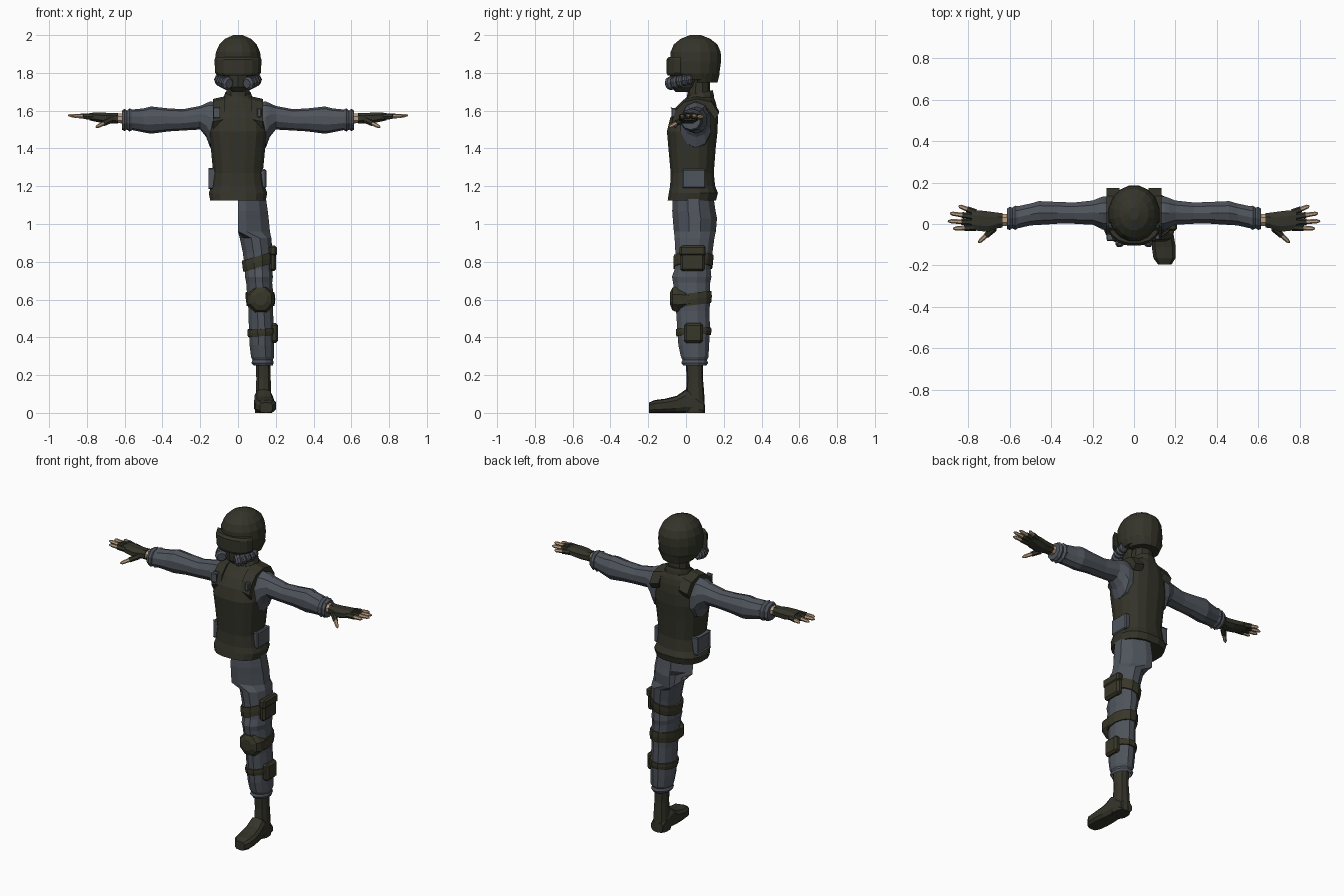
import bpy, bmesh, math
from mathutils import Vector


def material(name, col):
    m = bpy.data.materials.new(name)
    m.diffuse_color = (*col, 1)
    return m


OLIVE = material("dark olive", (0.034, 0.034, 0.023))
GREY = material("blue grey cloth", (0.078, 0.09, 0.108))
STRAP = material("brown olive straps", (0.04, 0.038, 0.022))
SKIN = material("skin", (0.50, 0.35, 0.22))


def finish(name, bm, mat):
    bmesh.ops.recalc_face_normals(bm, faces=bm.faces)
    me = bpy.data.meshes.new(name)
    bm.to_mesh(me)
    bm.free()
    me.materials.append(mat)
    ob = bpy.data.objects.new(name, me)
    bpy.context.collection.objects.link(ob)
    return ob


def loft(name, mat, rings, axis="z", n=12, p=1.0, mirror=False, shear=(0, 0), clamp=None, caps=True):
    """Skin rings (t, a0, a1, b0, b1) along an axis; shear tilts each ring, p < 1 squares it."""
    sides = (1, -1) if mirror else (1,)
    for s in sides:
        bm = bmesh.new()
        loops = []
        for t, a0, a1, b0, b1 in rings:
            loop = []
            for i in range(n):
                w = 2 * math.pi * (i + 0.5) / n
                c, d = math.cos(w), math.sin(w)
                k = math.cos(math.pi / n) if n < 8 else math.cos(math.pi / n) ** 0.5
                u = math.copysign(min(1, abs(c) / k) ** p, c)
                v = math.copysign(min(1, abs(d) / k) ** p, d)
                a, b = (a0 + a1) / 2 + u * (a1 - a0) / 2, (b0 + b1) / 2 + v * (b1 - b0) / 2
                tt = t + shear[0] * u + shear[1] * v
                co = {"z": (a, b, tt), "x": (tt, a, b), "y": (a, tt, b)}[axis]
                if clamp:
                    co = clamp(co)
                loop.append(bm.verts.new((co[0] * s, co[1], co[2])))
            loops.append(loop)
        for l0, l1 in zip(loops, loops[1:]):
            for i in range(n):
                j = (i + 1) % n
                bm.faces.new((l0[i], l0[j], l1[j], l1[i]))
        if caps:
            bm.faces.new(loops[0][::-1])
            bm.faces.new(loops[-1])
        finish(name if s == 1 else name + "_mirrored", bm, mat)


def tube(name, mat, points, radii, n=6, mirror=True):
    """Round limb through a few points."""
    for s in ((1, -1) if mirror else (1,)):
        bm = bmesh.new()
        pts = [Vector((q[0] * s, q[1], q[2])) for q in points]
        rot = (pts[-1] - pts[0]).to_track_quat("Z", "Y")
        loops = [[bm.verts.new(q + rot @ Vector((r * math.cos(2 * math.pi * i / n),
                                                 r * math.sin(2 * math.pi * i / n), 0)))
                  for i in range(n)] for q, r in zip(pts, radii)]
        for l0, l1 in zip(loops, loops[1:]):
            for i in range(n):
                bm.faces.new((l0[i], l0[(i + 1) % n], l1[(i + 1) % n], l1[i]))
        bm.faces.new(loops[0][::-1])
        bm.faces.new(loops[-1])
        finish(name if s == 1 else name + "_mirrored", bm, mat)


def block(name, mat, x, y, z, bevel=0.01, mirror=False):
    """Chamfered box from three ranges."""
    for s in ((1, -1) if mirror else (1,)):
        bm = bmesh.new()
        bmesh.ops.create_cube(bm, size=1)
        for v in bm.verts:
            v.co = [(r[0] + r[1]) / 2 + c * (r[1] - r[0]) for r, c in zip((x, y, z), v.co)]
            v.co.x *= s
        if bevel:
            bmesh.ops.bevel(bm, geom=bm.edges[:], offset=bevel, segments=1, affect="EDGES")
        finish(name if s == 1 else name + "_mirrored", bm, mat)


# Helmet shell and wrap-around visor
loft("helmet", OLIVE, [
    (1.765, -0.105, 0.105, -0.045, 0.165), (1.80, -0.12, 0.12, -0.075, 0.178),
    (1.86, -0.124, 0.124, -0.085, 0.187), (1.91, -0.118, 0.118, -0.083, 0.185),
    (1.95, -0.10, 0.10, -0.066, 0.168), (1.98, -0.07, 0.07, -0.03, 0.13),
    (2.00, -0.025, 0.025, 0.02, 0.08)], n=16, shear=(0, -0.0))
loft("helmet_rear_guard", OLIVE, [
    (1.75, -0.09, 0.09, 0.0, 0.168), (1.80, -0.112, 0.112, 0.0, 0.18)], n=16,
    clamp=lambda c: (c[0], max(c[1], 0.06), c[2]))
loft("visor", OLIVE, [
    (1.785, -0.108, 0.108, -0.098, 0.10), (1.80, -0.123, 0.123, -0.104, 0.11),
    (1.87, -0.125, 0.125, -0.104, 0.11), (1.885, -0.12, 0.12, -0.092, 0.10)], n=16,
    p=0.85, clamp=lambda c: (c[0], min(c[1], -0.03), c[2]))

# Mask, breathing hoses and neck
loft("mask", OLIVE, [
    (1.70, -0.03, 0.03, -0.055, 0.04), (1.725, -0.055, 0.055, -0.08, 0.07),
    (1.80, -0.085, 0.085, -0.085, 0.10)], n=10)
for i in range(5):
    f = i / 4
    c = Vector((0.058 + 0.04 * math.sin(f * 1.57), -0.082 + 0.10 * f, 1.745 + 0.02 * f))
    d = Vector((0.012 * (1 - f), 0.014, 0.002))
    r = 0.036 - 0.008 * f
    tube("breathing_hose", GREY, [c - d, c - d * 0.4, c + d * 0.4, c + d],
         [r * 0.7, r, r, r * 0.7], n=8)
loft("neck", OLIVE, [(1.64, -0.065, 0.065, 0.0, 0.13), (1.78, -0.06, 0.06, 0.02, 0.125)], n=10)

# Vest with flared hem and collar
loft("vest", OLIVE, [
    (1.125, -0.148, 0.148, -0.098, 0.16), (1.165, -0.156, 0.156, -0.092, 0.17),
    (1.20, -0.142, 0.142, -0.085, 0.155), (1.27, -0.132, 0.132, -0.082, 0.148),
    (1.40, -0.145, 0.145, -0.094, 0.158), (1.49, -0.156, 0.156, -0.102, 0.168),
    (1.56, -0.145, 0.145, -0.085, 0.17), (1.61, -0.132, 0.132, -0.055, 0.166),
    (1.645, -0.115, 0.115, -0.02, 0.158), (1.67, -0.075, 0.075, 0.0, 0.148)], n=16, p=0.8)
loft("collar", OLIVE, [
    (1.64, -0.085, 0.085, -0.015, 0.15), (1.675, -0.075, 0.075, -0.005, 0.148),
    (1.695, -0.068, 0.068, 0.01, 0.142)], n=12, shear=(0, 0.014))

# Shoulder straps arched over the vest
for s in (1, -1):
    bm = bmesh.new()
    path = [(-0.075, 1.555), (-0.055, 1.615), (-0.01, 1.66), (0.06, 1.676), (0.135, 1.66), (0.174, 1.60)]
    rows = []
    for y, z in path:
        rows.append([bm.verts.new((s * x, y + k * 0.02 * (1 if y < 0.06 else -1), z - k * 0.035 - (0.014 if x > 0.1 else 0)))
                     for x, k in ((0.07, 0), (0.132, 0), (0.132, 1), (0.07, 1))])
    for a, b in zip(rows, rows[1:]):
        for i in range(4):
            bm.faces.new((a[i], a[(i + 1) % 4], b[(i + 1) % 4], b[i]))
    bm.faces.new(rows[0][::-1])
    bm.faces.new(rows[-1])
    finish("shoulder_strap", bm, OLIVE)
block("side_panel", GREY, (0.115, 0.150), (-0.02, 0.105), (1.19, 1.29), 0.006, mirror=True)
block("strap_buckle", GREY, (0.10, 0.125), (-0.078, -0.05), (1.565, 1.615), 0.005, mirror=True)

# Sleeves with folds and cuff
loft("sleeve", GREY, [
    (0.10, -0.03, 0.135, 1.39, 1.645), (0.148, -0.03, 0.135, 1.405, 1.648),
    (0.168, -0.02, 0.128, 1.46, 1.64), (0.20, -0.005, 0.115, 1.50, 1.625),
    (0.29, 0.0, 0.105, 1.495, 1.608), (0.37, 0.0, 0.108, 1.49, 1.612),
    (0.46, -0.006, 0.112, 1.478, 1.622), (0.50, -0.008, 0.10, 1.485, 1.612),
    (0.56, -0.022, 0.088, 1.497, 1.606), (0.575, -0.03, 0.09, 1.49, 1.612),
    (0.588, -0.022, 0.08, 1.50, 1.60), (0.60, -0.03, 0.084, 1.492, 1.61),
    (0.615, -0.026, 0.076, 1.50, 1.60)], axis="x", n=10, mirror=True)

# Wrists, gloves and fingers
loft("wrist", SKIN, [(0.60, -0.012, 0.05, 1.53, 1.588), (0.65, -0.012, 0.048, 1.535, 1.585)],
     axis="x", n=8, mirror=True)
loft("glove", OLIVE, [
    (0.635, -0.018, 0.054, 1.53, 1.59), (0.66, -0.022, 0.056, 1.532, 1.588),
    (0.70, -0.038, 0.062, 1.53, 1.59), (0.75, -0.036, 0.068, 1.54, 1.592),
    (0.785, -0.026, 0.066, 1.548, 1.588)], axis="x", n=8, p=0.85, mirror=True)
for base, tip in (((0.765, 0.055, 1.567), (0.848, 0.088, 1.568)), ((0.77, 0.034, 1.57), (0.89, 0.052, 1.572)),
                  ((0.77, 0.008, 1.57), (0.90, 0.014, 1.575)), ((0.765, -0.016, 1.568), (0.875, -0.022, 1.572)),
                  ((0.675, -0.02, 1.55), (0.752, -0.09, 1.512))):
    b, t = Vector(base), Vector(tip)
    m = b.lerp(t, 0.5)
    tube("glove_finger", OLIVE, [b, m], [0.017, 0.0145])
    tube("finger", SKIN, [b.lerp(t, 0.45), b.lerp(t, 0.88), t], [0.012, 0.010, 0.004])

# Half hips (open on the centre plane) running into the single trouser leg
HIPS = [(1.14, -0.15, 0.15, -0.072, 0.148), (1.07, -0.16, 0.16, -0.075, 0.158),
        (1.03, -0.165, 0.165, -0.072, 0.166), (0.96, -0.172, 0.172, -0.066, 0.16)]
LEG = [(0.925, 0.008, 0.178, -0.062, 0.152), (0.85, 0.024, 0.184, -0.058, 0.142),
       (0.76, 0.036, 0.182, -0.062, 0.132), (0.72, 0.036, 0.186, -0.076, 0.136),
       (0.69, 0.042, 0.182, -0.07, 0.13), (0.61, 0.048, 0.19, -0.062, 0.13),
       (0.54, 0.055, 0.186, -0.054, 0.126), (0.45, 0.056, 0.192, -0.048, 0.128),
       (0.36, 0.06, 0.192, -0.042, 0.124), (0.295, 0.068, 0.192, -0.028, 0.12),
       (0.28, 0.076, 0.186, -0.02, 0.112), (0.265, 0.07, 0.19, -0.026, 0.118),
       (0.25, 0.082, 0.184, -0.016, 0.108)]
loft("trouser_leg", GREY, HIPS + LEG, n=12, clamp=lambda c: (max(c[0], 0), c[1], c[2]), caps=False)
me = bpy.data.objects["trouser_leg"].data
bm = bmesh.new()
bm.from_mesh(me)
bmesh.ops.delete(bm, geom=[f for f in bm.faces if all(v.co.x < 1e-5 for v in f.verts)], context="FACES")
bm.to_mesh(me)
bm.free()


def leg_ring(z, grow):
    """Leg section at a height, grown outward."""
    for hi, lo in zip(LEG, LEG[1:]):
        if lo[0] <= z <= hi[0]:
            f = (hi[0] - z) / (hi[0] - lo[0])
            r = [a + (b - a) * f for a, b in zip(hi, lo)]
            return (z, r[1] - grow, r[2] + grow, r[3] - grow, r[4] + grow)


# Straps around the leg
for name, z0, z1, tilt in (("thigh_strap", 0.77, 0.83, (0.025, 0)), ("knee_strap", 0.57, 0.635, (0, 0.012)),
                           ("calf_strap", 0.41, 0.447, (0.006, 0.004))):
    loft(name, STRAP, [leg_ring(z1, 0.007), leg_ring((z0 + z1) / 2, 0.009), leg_ring(z0, 0.007)], n=12, shear=tilt)

# Pouches and knee pad
block("thigh_pouch", STRAP, (0.165, 0.202), (-0.03, 0.10), (0.75, 0.875), 0.012)
block("thigh_pouch_flap", STRAP, (0.165, 0.207), (-0.034, 0.104), (0.83, 0.885), 0.01)
block("calf_pouch", STRAP, (0.17, 0.212), (-0.01, 0.09), (0.37, 0.475), 0.012)
loft("knee_pad", STRAP, [
    (0.02, 0.042, 0.198, 0.545, 0.655), (-0.045, 0.045, 0.195, 0.53, 0.67),
    (-0.072, 0.062, 0.18, 0.54, 0.665), (-0.084, 0.085, 0.155, 0.57, 0.64)], axis="y", n=8)

# Boot shaft and foot
loft("boot_shaft", OLIVE, [
    (0.27, 0.094, 0.174, -0.002, 0.09), (0.18, 0.096, 0.174, 0.004, 0.09),
    (0.11, 0.094, 0.176, 0.0, 0.096), (0.03, 0.09, 0.18, -0.01, 0.10),
    (0.0, 0.09, 0.18, -0.01, 0.10)], n=10, p=0.85)
loft("boot_foot", OLIVE, [
    (0.095, 0.095, 0.175, 0.0, 0.06), (0.05, 0.09, 0.18, 0.0, 0.10), (0.0, 0.087, 0.184, 0.0, 0.125),
    (-0.05, 0.085, 0.192, 0.0, 0.09), (-0.11, 0.085, 0.202, 0.0, 0.075), (-0.165, 0.093, 0.202, 0.0, 0.068),
    (-0.195, 0.115, 0.182, 0.0, 0.055)], axis="y", n=10, p=0.65)
